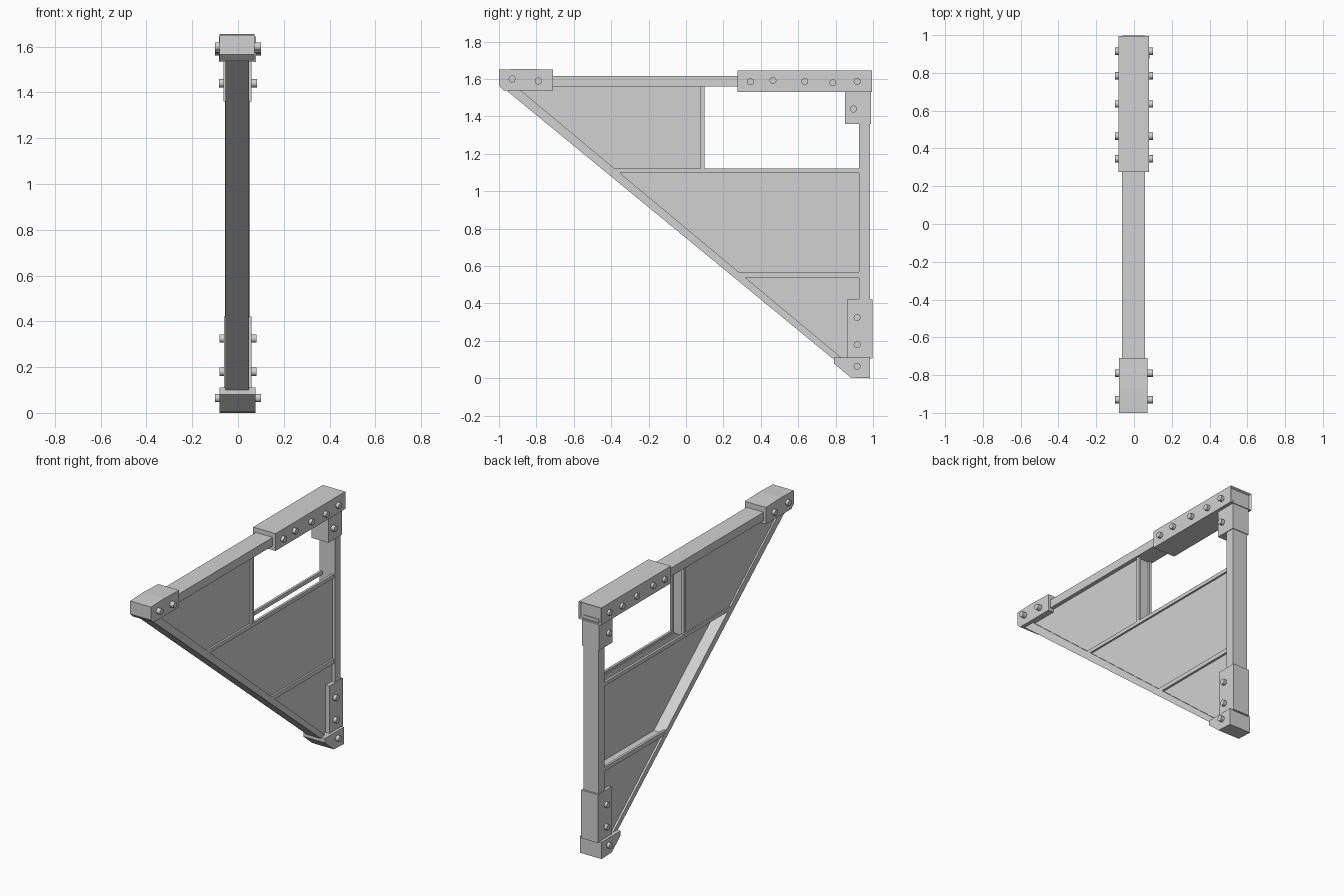
import bpy, bmesh, math
from mathutils import Matrix

cube = bpy.data.objects.get("Cube")
if cube:
    bpy.data.objects.remove(cube, do_unlink=True)

grey = bpy.data.materials.new("plain_grey")
grey.use_nodes = True
grey.diffuse_color = (0.64, 0.64, 0.64, 1)
grey.node_tree.nodes["Principled BSDF"].inputs["Base Color"].default_value = (0.64, 0.64, 0.64, 1)


def finish(name, bm):
    bmesh.ops.recalc_face_normals(bm, faces=bm.faces)
    mesh = bpy.data.meshes.new(name)
    bm.to_mesh(mesh)
    bm.free()
    mesh.materials.append(grey)
    obj = bpy.data.objects.new(name, mesh)
    bpy.context.collection.objects.link(obj)
    return obj


def prism(name, profile, x0, x1, recess_back=False):
    """Extrude a (y, z) outline across the width from x0 to x1."""
    bm = bmesh.new()
    face = bm.faces.new([bm.verts.new((x0, y, z)) for y, z in profile])
    ext = bmesh.ops.extrude_face_region(bm, geom=[face])
    moved = [v for v in ext["geom"] if isinstance(v, bmesh.types.BMVert)]
    bmesh.ops.translate(bm, verts=moved, vec=(x1 - x0, 0, 0))
    bmesh.ops.recalc_face_normals(bm, faces=bm.faces)
    if recess_back:
        back = [f for f in bm.faces if f.normal.y > 0.9]
        bmesh.ops.inset_region(bm, faces=back, thickness=0.01)
        bmesh.ops.translate(bm, verts=back[0].verts, vec=(0, -0.015, 0))
    return finish(name, bm)


def block(name, y0, y1, z0, z1, x0, x1, **kw):
    return prism(name, [(y0, z0), (y1, z0), (y1, z1), (y0, z1)], x0, x1, **kw)


def outer(y):
    """Height of the underside of the sloping brace."""
    return 0.75 - 0.822 * y


def inner_y(z):
    """Depth at which the brace's inner edge reaches a height."""
    return (0.8 - z) / 0.83


# Timber frame
block("top_beam", -0.97, 0.96, 1.56, 1.615, -0.064, 0.058)
block("back_post", 0.925, 0.985, 0.06, 1.56, -0.057, 0.053)
prism("sloping_brace", [(-0.955, outer(-0.955)), (0.85, outer(0.85)),
                        (0.85, 0.8 - 0.83 * 0.85), (-0.92, 1.57)], -0.055, 0.047)

# Wall panels: thick boards above and below, a thin one between them
prism("upper_panel", [(-0.92, 1.565), (-0.37, 1.105), (0.086, 1.105), (0.086, 1.565)], -0.045, 0.033)
prism("middle_panel", [(inner_y(1.11) - 0.01, 1.11), (inner_y(0.55) - 0.01, 0.55),
                       (0.94, 0.55), (0.94, 1.11)], 0.022, 0.034)
prism("lower_panel", [(inner_y(0.552) - 0.01, 0.552), (0.86, 0.08), (0.94, 0.08), (0.94, 0.552)],
      -0.042, 0.032)

# Thin battens on both sides of the panels
for side, x0, x1 in (("left", 0.03, 0.046), ("right", -0.054, -0.038)):
    block("upper_rail_" + side, inner_y(1.11) - 0.01, 0.94, 1.098, 1.122, x0, x1)
    block("lower_rail_" + side, inner_y(0.555) - 0.01, 0.94, 0.54, 0.568, x0, x1)
    block("window_batten_" + side, 0.078, 0.1, 1.11, 1.565, x0, x1)

# Sleeves and brackets at the joints
prism("front_sleeve", [(-1, 1.565), (-0.975, 1.54), (-0.71, 1.54), (-0.71, 1.65),
                       (-0.87, 1.655), (-1, 1.65)], -0.08, 0.072)
block("back_sleeve", 0.275, 0.995, 1.532, 1.645, -0.083, 0.079, recess_back=True)
block("upper_bracket", 0.85, 0.99, 1.36, 1.54, -0.064, 0.058)
block("lower_bracket", 0.86, 0.998, 0.105, 0.42, -0.062, 0.059)
prism("foot", [(0.79, 0.11), (0.79, 0.08), (0.88, 0.004), (0.985, 0), (0.985, 0.11)], -0.08, 0.077)


# Bolts through the sleeves and brackets
def bolt(name, y, z, reach):
    bm = bmesh.new()
    turn = Matrix.Translation((0, y, z)) @ Matrix.Rotation(math.radians(90), 4, "Y")
    bmesh.ops.create_cone(bm, cap_ends=True, segments=10, radius1=0.019, radius2=0.019,
                          depth=2 * reach, matrix=turn)
    obj = finish(name, bm)
    for poly in obj.data.polygons:
        poly.use_smooth = abs(poly.normal.x) < 0.5
    for edge in obj.data.edges:
        a, b = (obj.data.vertices[i].co for i in edge.vertices)
        edge.use_edge_sharp = abs(a.x - b.x) < 0.01


bolts = [(-0.93, 1.6, 0.1), (-0.79, 1.59, 0.1), (0.345, 1.585, 0.1), (0.465, 1.592, 0.1),
         (0.635, 1.587, 0.1), (0.785, 1.58, 0.1), (0.915, 1.587, 0.1), (0.895, 1.44, 0.082),
         (0.915, 0.325, 0.08), (0.915, 0.18, 0.08), (0.915, 0.065, 0.1)]
for i, (y, z, reach) in enumerate(bolts):
    bolt("bolt_%d" % (i + 1), y, z, reach)
